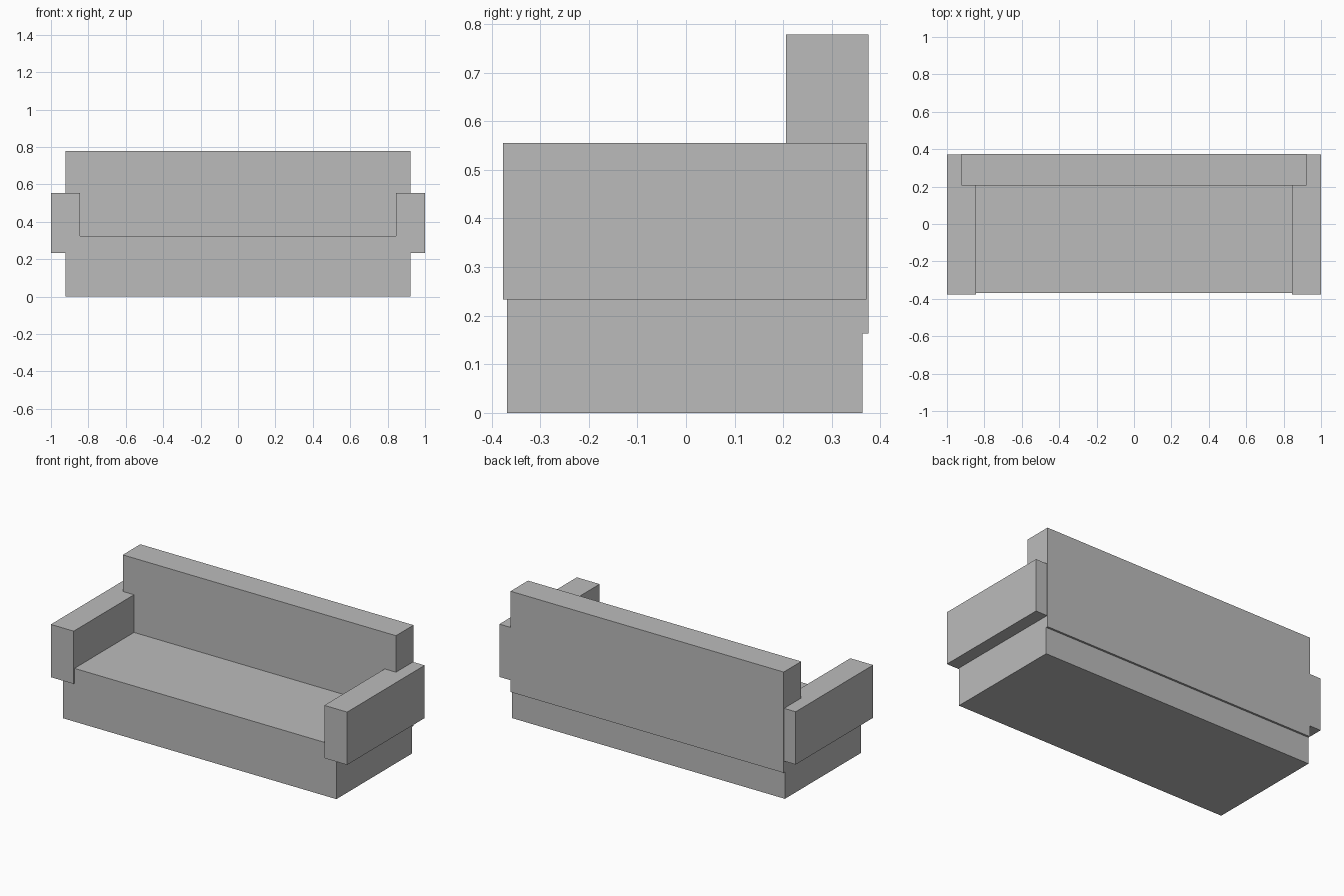
import bpy
import bmesh
from mathutils import Vector

cube = bpy.data.objects.get("Cube")
if cube:
    bpy.data.objects.remove(cube, do_unlink=True)

# Single plain grey upholstery
grey = bpy.data.materials.new("grey_fabric")
grey.use_nodes = True
colour = (0.5, 0.5, 0.5, 1.0)
grey.diffuse_color = colour
grey.node_tree.nodes["Principled BSDF"].inputs["Base Color"].default_value = colour


def box(name, low, high):
    """Flat-faced box spanning two opposite corners."""
    low, high = Vector(low), Vector(high)
    bm = bmesh.new()
    bmesh.ops.create_cube(bm, size=1)
    bmesh.ops.scale(bm, vec=high - low, verts=bm.verts)
    mesh = bpy.data.meshes.new(name)
    bm.to_mesh(mesh)
    bm.free()
    mesh.materials.append(grey)
    obj = bpy.data.objects.new(name, mesh)
    obj.location = (low + high) / 2
    bpy.context.collection.objects.link(obj)
    return obj


# Seat block resting on the floor
box("seat_base", (-0.922, -0.368, 0), (0.922, 0.363, 0.325))

# Backrest, slightly proud of the base at the rear
box("backrest", (-0.922, 0.206, 0.163), (0.922, 0.375, 0.778))

# Armrests overhanging the seat block on each side
for side, x in (("left", 0.923), ("right", -0.923)):
    box(side + "_armrest", (x - 0.077, -0.376, 0.233), (x + 0.077, 0.371, 0.555))
